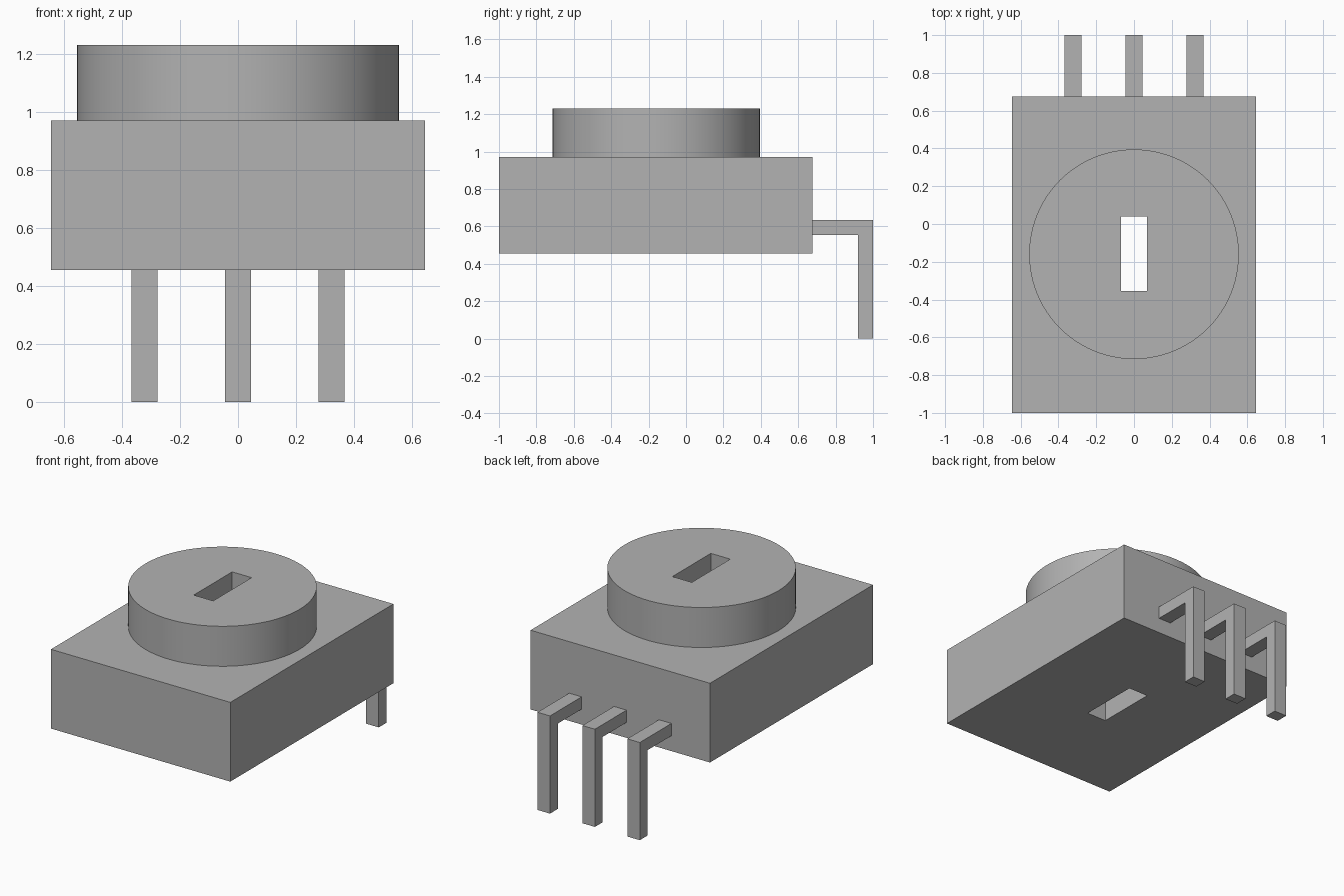
import bpy
import bmesh
import math
from mathutils import Matrix, Vector

cube = bpy.data.objects.get("Cube")
if cube:
    bpy.data.objects.remove(cube, do_unlink=True)

# Single grey finish
GREY = (0.45, 0.45, 0.45, 1.0)
grey = bpy.data.materials.new("plain_grey")
grey.use_nodes = True
grey.diffuse_color = GREY
grey.node_tree.nodes["Principled BSDF"].inputs["Base Color"].default_value = GREY


def finish(name, bm):
    bmesh.ops.recalc_face_normals(bm, faces=bm.faces)
    mesh = bpy.data.meshes.new(name)
    bm.to_mesh(mesh)
    bm.free()
    mesh.materials.append(grey)
    obj = bpy.data.objects.new(name, mesh)
    bpy.context.collection.objects.link(obj)
    return obj


def box(name, low, high):
    low, high = Vector(low), Vector(high)
    bm = bmesh.new()
    bmesh.ops.create_cube(bm, size=1, matrix=Matrix.Translation((low + high) / 2)
                          @ Matrix.Diagonal((high - low).to_4d()))
    return finish(name, bm)


def activate(obj):
    bpy.ops.object.select_all(action="DESELECT")
    obj.select_set(True)
    bpy.context.view_layer.objects.active = obj


def cut(obj, cutter):
    mod = obj.modifiers.new("slot", "BOOLEAN")
    mod.operation = "DIFFERENCE"
    mod.solver = "EXACT"
    mod.object = cutter
    activate(obj)
    bpy.ops.object.modifier_apply(modifier=mod.name)


# Rectangular housing
BODY_BOTTOM, BODY_TOP, BODY_BACK = 0.455, 0.97, 0.675
body = box("housing", (-0.645, -1, BODY_BOTTOM), (0.645, BODY_BACK, BODY_TOP))

# Round dial on top
KNOB_TOP = 1.23
bm = bmesh.new()
bmesh.ops.create_cone(bm, cap_ends=True, segments=96, radius1=0.555, radius2=0.555,
                      depth=KNOB_TOP - BODY_TOP,
                      matrix=Matrix.Translation((0, -0.16, (KNOB_TOP + BODY_TOP) / 2)))
knob = finish("dial", bm)

# Slot running through the dial and the housing
cutter = box("slot_cutter", (-0.07, -0.355, 0.2), (0.07, 0.04, 1.5))
cutter.hide_render = True
for part in (body, knob):
    cut(part, cutter)
bpy.data.objects.remove(cutter, do_unlink=True)

activate(knob)
bpy.ops.object.shade_smooth_by_angle(angle=math.radians(30))

# Three bent pins: L-shaped side profile extruded across x
PIN_WIDTH, PIN_TOP, PIN_THICK = 0.09, 0.635, 0.08
profile = [(BODY_BACK, PIN_TOP), (1, PIN_TOP), (1, 0), (1 - PIN_THICK, 0),
           (1 - PIN_THICK, PIN_TOP - PIN_THICK), (BODY_BACK, PIN_TOP - PIN_THICK)]
for name, x in (("right_pin", -0.323), ("middle_pin", 0), ("left_pin", 0.323)):
    bm = bmesh.new()
    face = bm.faces.new([bm.verts.new((x - PIN_WIDTH / 2, y, z)) for y, z in profile])
    side = bmesh.ops.extrude_face_region(bm, geom=[face])["geom"]
    bmesh.ops.translate(bm, vec=(PIN_WIDTH, 0, 0),
                        verts=[v for v in side if isinstance(v, bmesh.types.BMVert)])
    finish(name, bm)
